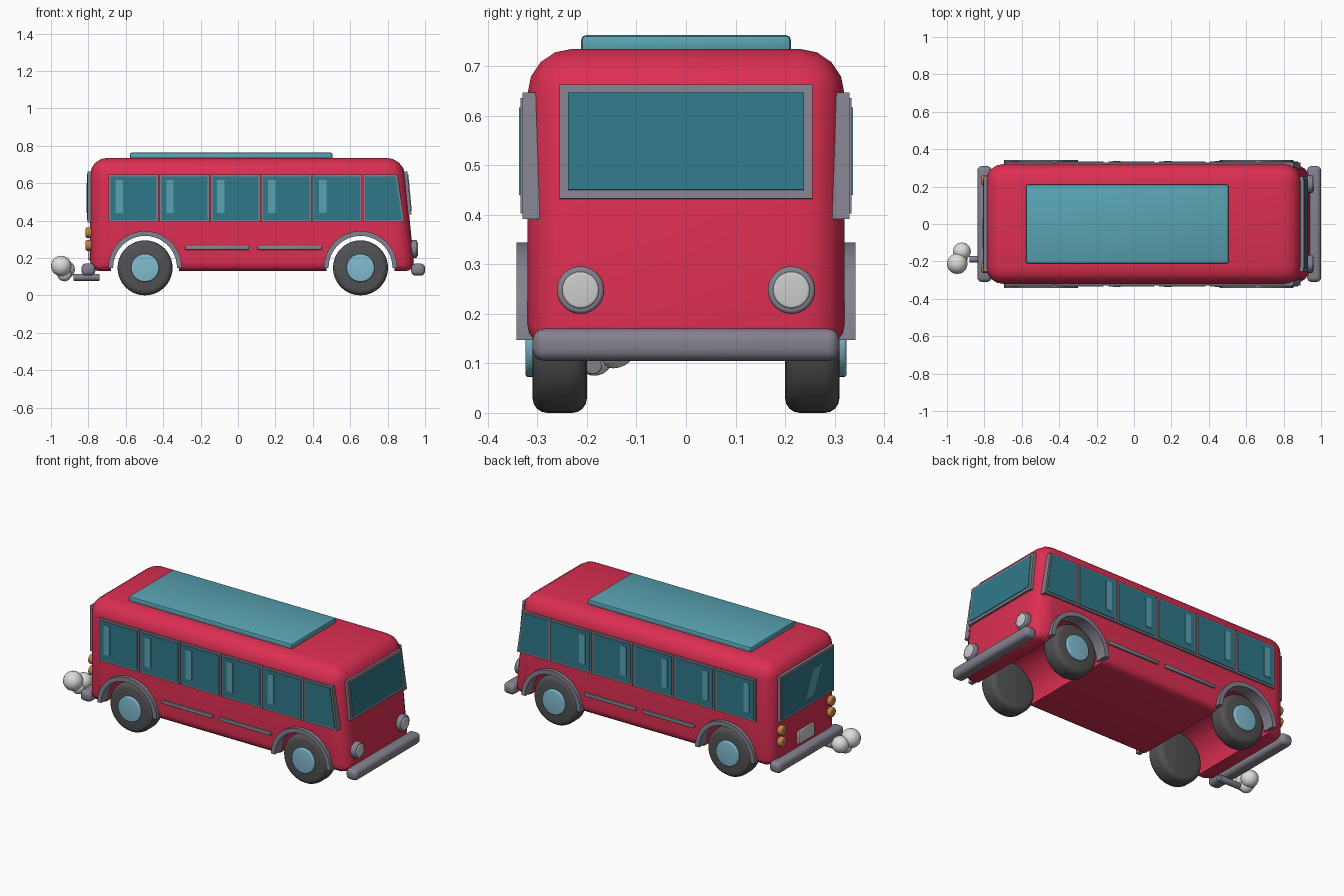
import bpy, bmesh
from math import pi, sin, cos, radians
from mathutils import Vector, Matrix

cube = bpy.data.objects.get("Cube")
if cube:
    bpy.data.objects.remove(cube, do_unlink=True)


def material(name, r, g, b):
    m = bpy.data.materials.new(name)
    m.use_nodes = True
    m.diffuse_color = (r, g, b, 1)
    m.node_tree.nodes["Principled BSDF"].inputs["Base Color"].default_value = (r, g, b, 1)
    return m


RED = material("red paint", 0.72, 0.028, 0.085)
GLASS = material("dark teal glass", 0.028, 0.19, 0.25)
TEAL = material("light teal", 0.1, 0.37, 0.45)
HUB = material("pale blue", 0.22, 0.5, 0.63)
GREY = material("grey trim", 0.23, 0.22, 0.27)
TYRE = material("tyre rubber", 0.085, 0.085, 0.09)
LENS = material("lamp white", 0.6, 0.61, 0.6)
ORANGE = material("orange lamp", 0.55, 0.22, 0.06)
SMOKE = material("smoke white", 0.72, 0.72, 0.7)


def finish(bm, name, *mats):
    bmesh.ops.recalc_face_normals(bm, faces=bm.faces)
    me = bpy.data.meshes.new(name)
    bm.to_mesh(me)
    bm.free()
    for m in mats:
        me.materials.append(m)
    me.shade_smooth()
    me.set_sharp_from_angle(angle=radians(35))
    ob = bpy.data.objects.new(name, me)
    bpy.context.collection.objects.link(ob)
    return ob


def box(name, lo, hi, mat, bevel=0, segments=2):
    bm = bmesh.new()
    lo, hi = Vector(lo), Vector(hi)
    bmesh.ops.create_cube(bm, size=1, matrix=Matrix.Translation((lo + hi) / 2) @ Matrix.Diagonal((*(hi - lo), 1)))
    if bevel:
        bmesh.ops.bevel(bm, geom=bm.edges[:], offset=bevel, segments=segments, profile=0.5, affect='EDGES')
    return finish(bm, name, mat)


def cylinder(name, centre, axis, radius, length, mat, bevel=0, sides=32):
    bm = bmesh.new()
    turn = Vector(axis).to_track_quat('Z', 'Y').to_matrix().to_4x4()
    bmesh.ops.create_cone(bm, cap_ends=True, segments=sides, radius1=radius, radius2=radius,
                          depth=length, matrix=Matrix.Translation(centre) @ turn)
    if bevel:
        rims = [e for e in bm.edges if any(len(f.verts) > 4 for f in e.link_faces)]
        bmesh.ops.bevel(bm, geom=rims, offset=bevel, segments=4, profile=0.5, affect='EDGES')
    return finish(bm, name, mat)


def ball(name, centre, radius, mat, squash=1):
    bm = bmesh.new()
    bmesh.ops.create_uvsphere(bm, u_segments=20, v_segments=12, radius=radius,
                              matrix=Matrix.Translation(centre) @ Matrix.Diagonal((squash, 1, 1, 1)))
    return finish(bm, name, mat)


def prism(name, points, push, mats, frame=0, raise_by=0.004):
    """Extrude an outline; with a frame width, its outer face gets a raised pane."""
    bm = bmesh.new()
    push = Vector(push)
    back = [bm.verts.new(p) for p in points]
    front = [bm.verts.new(Vector(p) + push) for p in points]
    bm.faces.new(back)
    face = bm.faces.new(front)
    for i in range(len(points)):
        j = (i + 1) % len(points)
        bm.faces.new((back[i], back[j], front[j], front[i]))
    bmesh.ops.recalc_face_normals(bm, faces=bm.faces)
    if frame:
        bmesh.ops.inset_individual(bm, faces=[face], thickness=frame, use_even_offset=True)
        pane = bmesh.ops.extrude_discrete_faces(bm, faces=[face])["faces"][0]
        bmesh.ops.translate(bm, verts=pane.verts, vec=push.normalized() * raise_by)
        pane.material_index = 1
    return finish(bm, name, *mats)


# Body: box with a raked nose, rounded edges and wheel arches cut right through
WHEELS = {"rear": -0.497, "front": 0.655}
AXLE = 0.147
body = box("body", (-0.79, -0.32, 0.13), (0.945, 0.32, 0.735), RED)
for v in body.data.vertices:
    if v.co.x > 0 and v.co.z > 0.5:
        v.co.x = 0.885
weights = body.data.attributes.new("bevel_weight_edge", 'FLOAT', 'EDGE')
for e in body.data.edges:
    low = all(body.data.vertices[i].co.z < 0.2 for i in e.vertices)
    weights.data[e.index].value = 0.55 if low else 1
mod = body.modifiers.new("rounding", 'BEVEL')
mod.limit_method = 'WEIGHT'
mod.width, mod.segments = 0.09, 4
cutters = []
for end, x in WHEELS.items():
    cutter = cylinder(end + "_arch_cutter", (x, 0, AXLE), (0, 1, 0), 0.182, 1, RED, sides=48)
    cutter.hide_render = True
    mod = body.modifiers.new("arch", 'BOOLEAN')
    mod.object, mod.operation, mod.solver = cutter, 'DIFFERENCE', 'EXACT'
    cutters.append(cutter)
bpy.context.view_layer.update()
shaped = bpy.data.meshes.new_from_object(body.evaluated_get(bpy.context.evaluated_depsgraph_get()))
body.modifiers.clear()
body.data = shaped
shaped.shade_smooth()
shaped.set_sharp_from_angle(angle=radians(35))
for c in cutters:
    bpy.data.objects.remove(c, do_unlink=True)

# Roof panel
box("roof_panel", (-0.578, -0.212, 0.725), (0.505, 0.212, 0.763), TEAL, 0.01)

# Parts repeated on both sides
for side, s in (("left", 1), ("right", -1)):
    # Wheels, hubcaps and fenders
    for end, x in WHEELS.items():
        tag = f"{end}_{side}"
        cylinder(tag + "_tyre", (x, s * 0.255, AXLE), (0, 1, 0), AXLE, 0.11, TYRE, 0.03, 40)
        cylinder(tag + "_hubcap", (x, s * 0.29, AXLE), (0, 1, 0), 0.075, 0.068, HUB, 0.006)
        arc = [(r, pi * k / 20) for r, steps in ((0.197, range(21)), (0.171, range(20, -1, -1))) for k in steps]
        prism(tag + "_fender", [(x + r * cos(a), s * 0.27, AXLE + r * sin(a)) for r, a in arc],
              (0, s * 0.072, 0), [GREY])
    # Side windows, the foremost one slanted and without a highlight
    for i in range(6):
        x0 = -0.692 + i * 0.272
        x1, top = (x0 + 0.268, x0 + 0.268) if i < 5 else (0.89, 0.852)
        outline = [(x0, 0.392), (x1, 0.392), (top, 0.647), (x0, 0.647)]
        prism(f"{side}_window_{i + 1}", [(x, s * 0.285, z) for x, z in outline],
              (0, s * 0.045, 0), [GREY, GLASS], 0.011)
        if i < 5:
            box(f"{side}_window_highlight_{i + 1}", (x0 + 0.037, s * 0.335 - 0.002, 0.44),
                (x0 + 0.076, s * 0.335 + 0.002, 0.617), TEAL)
    # Trim strips
    for n, (x0, x1) in enumerate(((-0.283, 0.06), (0.105, 0.448))):
        box(f"{side}_trim_{n + 1}", (x0, s * 0.32 - 0.01, 0.243), (x1, s * 0.32 + 0.01, 0.264), GREY, 0.004)
    # Headlights and tail lights
    cylinder(side + "_headlight_rim", (0.933, s * 0.213, 0.248), (1, 0, 0), 0.048, 0.05, GREY, 0.008)
    cylinder(side + "_headlight_lens", (0.94, s * 0.213, 0.248), (1, 0, 0), 0.037, 0.046, LENS, 0.005)
    for n, z in enumerate((0.267, 0.335)):
        cylinder(f"{side}_tail_light_{n + 1}", (-0.797, s * 0.233, z), (1, 0, 0), 0.029, 0.036, ORANGE, 0.01, 20)

# Windscreen and rear window
prism("windscreen", [(0.89, -0.255, 0.43), (0.89, 0.255, 0.43), (0.868, 0.255, 0.66), (0.868, -0.255, 0.66)],
      (0.037, 0, 0.0035), [GREY, GLASS], 0.017)
prism("rear_window", [(-0.76, y, z) for y, z in ((-0.255, 0.39), (0.255, 0.39), (0.255, 0.663), (-0.255, 0.663))],
      (-0.044, 0, 0), [GREY, GLASS], 0.014)
prism("rear_window_highlight", [(-0.806, y, z) for y, z in ((0.03, 0.44), (-0.05, 0.44), (-0.13, 0.6), (-0.05, 0.6))],
      (-0.004, 0, 0), [TEAL])

# Bumpers and number plate
for end, x in (("front", 0.963), ("rear", -0.8)):
    box(end + "_bumper", (x - 0.037, -0.31, 0.105), (x + 0.037, 0.31, 0.17), GREY, 0.024, 4)
box("number_plate", (-0.802, -0.075, 0.19), (-0.78, 0.075, 0.265), LENS, 0.004)

# Exhaust pipe and smoke puffs
cylinder("exhaust_pipe", (-0.81, -0.188, 0.096), (1, 0, 0), 0.018, 0.14, GREY, 0.003, 16)
for n, (x, y, z, r) in enumerate(((-0.945, -0.212, 0.157, 0.055), (-0.92, -0.147, 0.138, 0.048),
                                  (-0.928, -0.185, 0.113, 0.038))):
    ball(f"smoke_puff_{n + 1}", (x, y, z), r, SMOKE)
